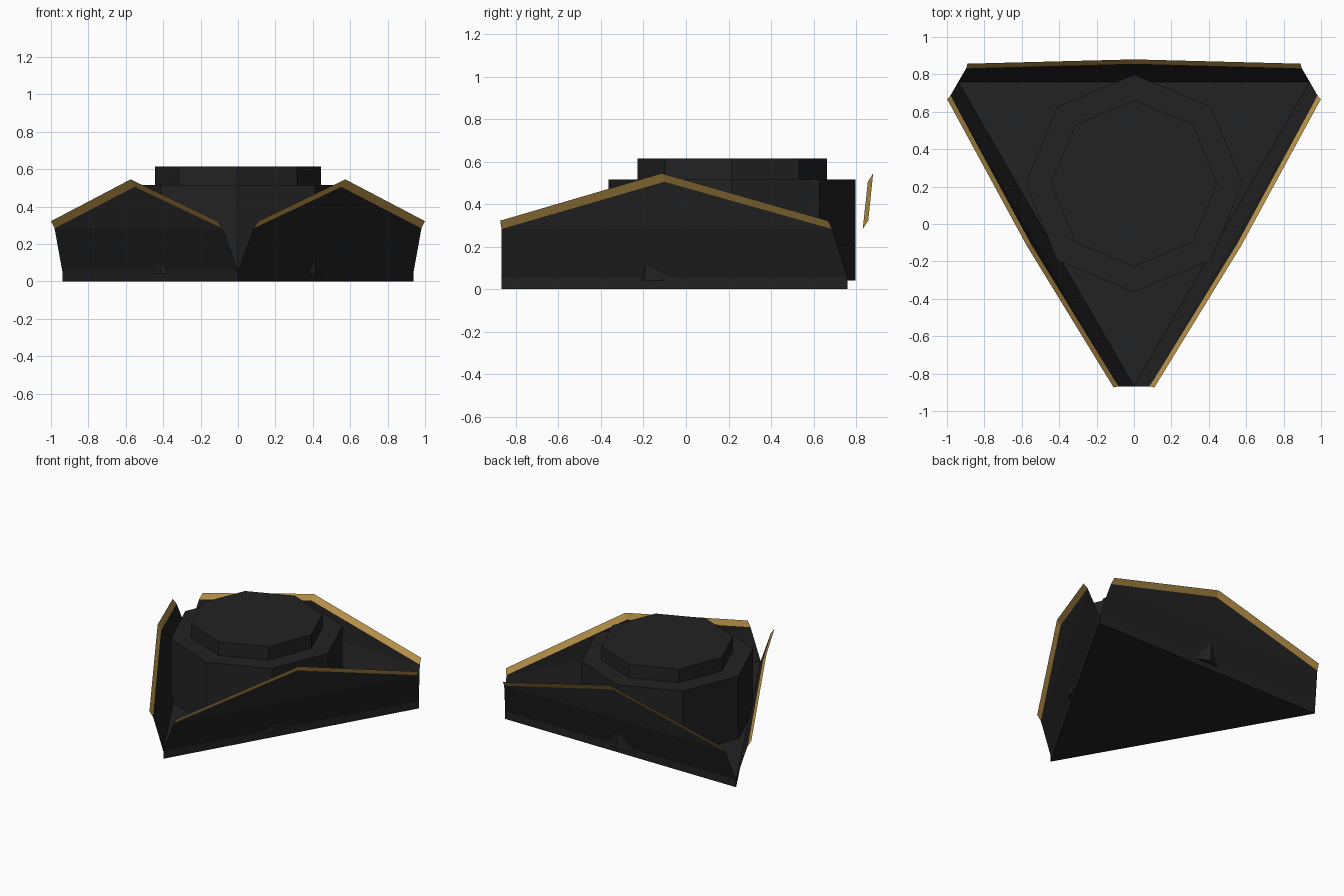
import bpy, math
from mathutils import Matrix

if "Cube" in bpy.data.objects:
    bpy.data.objects.remove(bpy.data.objects["Cube"])

CY = 0.217           # centre of the triangular plan
R_TRI = 1.085        # triangle corner radius
DECK = 0.055         # top of the base plate


def material(name, rgb):
    m = bpy.data.materials.new(name)
    m.diffuse_color = (*rgb, 1.0)
    m.use_nodes = True
    m.node_tree.nodes["Principled BSDF"].inputs["Base Color"].default_value = m.diffuse_color
    return m


black = material("charcoal", (0.016, 0.016, 0.016))
gold = material("gold", (0.5, 0.3, 0.07))


def make(name, verts, faces, mats, indices=None, turn=0.0):
    me = bpy.data.meshes.new(name)
    me.from_pydata(verts, [], faces)
    for m in mats:
        me.materials.append(m)
    for i, idx in enumerate(indices or []):
        me.polygons[i].material_index = idx
    me.transform(Matrix.Translation((0, CY, 0)) @ Matrix.Rotation(turn, 4, 'Z'))
    me.update()
    ob = bpy.data.objects.new(name, me)
    bpy.context.collection.objects.link(ob)
    return ob


def prism(name, sides, radius, z0, z1, start):
    """Upright prism with its first corner at angle start."""
    ang = [start + 2 * math.pi * i / sides for i in range(sides)]
    verts = [(radius * math.cos(a), radius * math.sin(a), z) for z in (z0, z1) for a in ang]
    faces = [tuple(reversed(range(sides))), tuple(range(sides, 2 * sides))]
    for i in range(sides):
        j = (i + 1) % sides
        faces.append((i, j, sides + j, sides + i))
    return make(name, verts, faces, [black])


# Triangular base and stepped octagonal core
prism("base_plate", 3, R_TRI, 0.0, DECK, -math.pi / 2)
prism("lower_octagon", 8, 0.581, 0.04, 0.516, math.pi / 2)
prism("upper_octagon", 8, 0.445, 0.516, 0.615, math.pi / 2)

# Leaning wall panels, peaked in the middle, with a flared gold rim
half = R_TRI * math.sqrt(3) / 2
wall = [
    (-half, R_TRI / 2, DECK), (half, R_TRI / 2, DECK),
    (0.898, 0.614, 0.283), (0, 0.638, 0.505), (-0.898, 0.614, 0.283),
    (0.89, 0.64, 0.322), (0, 0.663, 0.545), (-0.89, 0.64, 0.322),
]
faces = [(1, 0, 4, 2), (2, 4, 3), (2, 3, 6, 5), (3, 4, 7, 6)]
for i, name in enumerate(("back_wall", "left_wall", "right_wall")):
    make(name, wall, faces, [black, gold], [0, 0, 1, 1], i * 2 * math.pi / 3)
